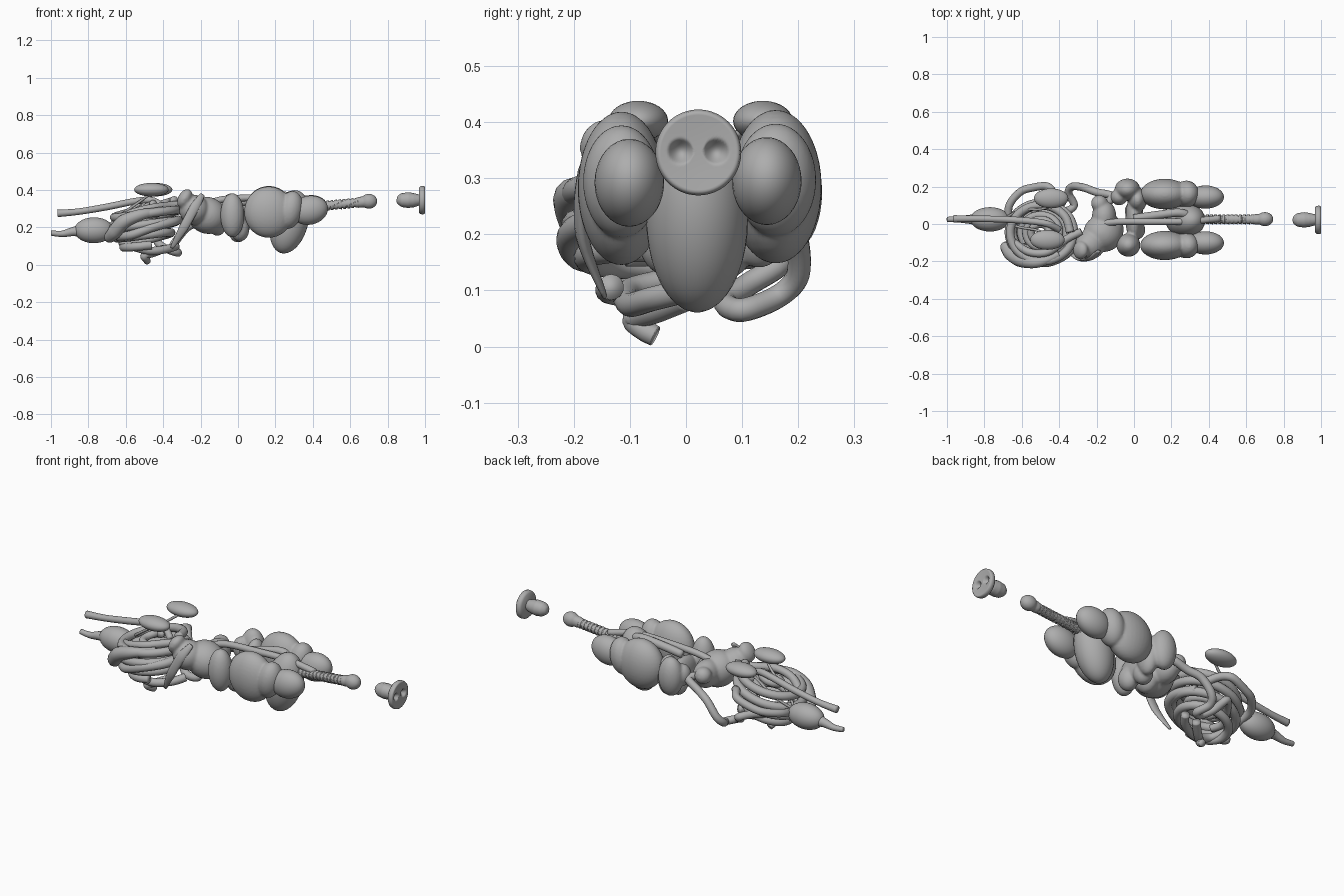
import bpy, bmesh, math
from mathutils import Vector, Matrix

cube = bpy.data.objects.get("Cube")
if cube:
    bpy.data.objects.remove(cube, do_unlink=True)

grey = bpy.data.materials.new("plain grey")
grey.use_nodes = True
tone = (0.42, 0.42, 0.42, 1)
grey.diffuse_color = tone
grey.node_tree.nodes["Principled BSDF"].inputs["Base Color"].default_value = tone


def finish(name, bm):
    """Turn a bmesh into a smooth grey object."""
    mesh = bpy.data.meshes.new(name)
    bm.to_mesh(mesh)
    bm.free()
    for poly in mesh.polygons:
        poly.use_smooth = True
    mesh.materials.append(grey)
    obj = bpy.data.objects.new(name, mesh)
    bpy.context.collection.objects.link(obj)
    return obj


def blob(name, lobes, voxel=0.008, soften=4):
    """Fuse ellipsoids (centre, radii, tilt about y) into one soft body."""
    bm = bmesh.new()
    for centre, radii, tilt in lobes:
        m = (Matrix.Translation(centre) @ Matrix.Rotation(math.radians(tilt), 4, 'Y')
             @ Matrix.Diagonal((*radii, 1)))
        bmesh.ops.create_uvsphere(bm, u_segments=32, v_segments=20, radius=1, matrix=m)
    obj = finish(name, bm)
    if len(lobes) > 1:
        mod = obj.modifiers.new("fuse", 'REMESH')
        mod.mode = 'VOXEL'
        mod.voxel_size = voxel
        mod.use_smooth_shade = True
        mod = obj.modifiers.new("soften", 'SMOOTH')
        mod.factor = 0.5
        mod.iterations = soften
    return obj


def tube(name, points, radius, scales=None, flat=1.0):
    """Sweep a round section along a smooth path."""
    pts = [Vector(p) for p in points]
    scales = scales or [1] * len(pts)
    path = []
    for i in range(len(pts) - 1):
        a, b, c, d = pts[max(i - 1, 0)], pts[i], pts[i + 1], pts[min(i + 2, len(pts) - 1)]
        for k in range(6):
            t = k / 6
            p = 0.5 * (2 * b + (c - a) * t + (2 * a - 5 * b + 4 * c - d) * t ** 2
                       + (3 * b - a - 3 * c + d) * t ** 3)
            path.append((p, scales[i] * (1 - t) + scales[i + 1] * t))
    path.append((pts[-1], scales[-1]))
    bm = bmesh.new()
    rings, side = [], None
    for i, (p, s) in enumerate(path):
        along = (path[min(i + 1, len(path) - 1)][0] - path[max(i - 1, 0)][0]).normalized()
        if side is None:
            side = along.cross(Vector((0, 1, 0))).normalized()
        side = (side - along * side.dot(along)).normalized()
        up = along.cross(side)
        ring = []
        for k in range(14):
            a = math.tau * k / 14
            ring.append(bm.verts.new(p + radius * s * (side * math.cos(a) + up * math.sin(a) * flat)))
        rings.append(ring)
    for r, q in zip(rings, rings[1:]):
        for k in range(14):
            bm.faces.new((r[k], r[k - 1], q[k - 1], q[k]))
    bm.faces.new(rings[0])
    bm.faces.new(rings[-1][::-1])
    bmesh.ops.recalc_face_normals(bm, faces=bm.faces)
    return finish(name, bm)


# Snout disc: lathed about x, with two nostril dents pressed into the face
bm = bmesh.new()
steps = 22
profile = [(1.0 - 0.004 * math.cos(math.pi / 2 * i / steps), 0.07 * i / steps)
           for i in range(steps + 1)]
profile += [(0.997, 0.074), (0.987, 0.0765), (0.975, 0.074), (0.967, 0.066), (0.966, 0)]
verts = [bm.verts.new((x, 0, r)) for x, r in profile]
edges = [bm.edges.new(pair) for pair in zip(verts, verts[1:])]
bmesh.ops.spin(bm, geom=verts + edges, cent=(0, 0, 0), axis=(1, 0, 0),
               angle=math.tau, steps=64, use_merge=True)
bmesh.ops.remove_doubles(bm, verts=bm.verts, dist=0.0001)
bmesh.ops.recalc_face_normals(bm, faces=bm.faces)
for v in bm.verts:
    if v.co.x > 0.99:
        for y in (-0.032, 0.032):
            d = math.hypot(v.co.y - y, v.co.z - 0.002) / 0.023
            if d < 1:
                v.co.x -= 0.02 * (1 - d * d) ** 1.2
bmesh.ops.translate(bm, verts=bm.verts, vec=(0, 0.022, 0.346))
finish("snout", bm)
tube("muzzle", [(0.848, .022, .345), (0.854, .022, .345), (0.875, .022, .346), (0.91, .022, .346),
                (0.94, .022, .346), (0.972, .022, .348)], 0.042, [.1, .5, .88, 1, .9, .65])

# Windpipe with cartilage rings and voice box
tube("windpipe", [(0.25, .02, .30), (0.45, .025, .315), (0.66, .025, .335)], 0.022)
for i in range(13):
    x = 0.37 + 0.022 * i
    tube("windpipe_ring", [(x - 0.007, .025, .307 + .093 * (x - .37)),
                           (x + 0.007, .025, .308 + .093 * (x - .37))], 0.0275, [.92, 1])
blob("voice_box", [((0.70, .026, .34), (.045, .038, .04), 0),
                   ((0.655, .025, .335), (.035, .029, .03), 0)], 0.006)

# Lungs: three lobes on each side
for name, y, z, wide in (("right_lung", -.115, .282, .078), ("left_lung", .16, .285, .082)):
    blob(name, [((0.165, y, z), (.132, wide, .137), 0),
                ((0.28, y, z + .012), (.066, wide * .88, .102), 12)], 0.007, 2)
    blob(name + "_front_lobe", [((0.382, y + .014 - .03 * (y > 0), z + .01),
                                 (.1, .062, .077), -12)])

# Heart: smooth egg with the tip pointing down, and its great vessel
blob("heart", [((.275, .02, .23), (.1, .091, .173), 15)])
tube("great_vessel", [(.28, .02, .27), (.30, .04, .34), (.24, .06, .372), (.14, .05, .36),
                      (0, .03, .33)], 0.022)

# Gullet
tube("gullet", [(.46, .03, .33), (.30, .015, .362), (.1, .012, .36), (-.08, .012, .35),
                (-.18, .0, .32)], 0.018)

# Liver lobes
blob("liver", [((-.03, -.113, .265), (.064, .062, .118), 0),
               ((-.035, .185, .275), (.068, .058, .108), 0),
               ((-.08, .145, .28), (.045, .045, .06), 0),
               ((.02, .13, .25), (.05, .065, .11), 0),
               ((.0, .03, .23), (.045, .13, .085), 0),
               ((.01, -.03, .19), (.05, .055, .065), 0),
               ((.0, .07, .18), (.05, .05, .06), 0)], 0.007, 3)

# Stomach: bag with a horn at each end
blob("stomach", [((-.165, -.05, .265), (.108, .1, .098), 25),
                 ((-.235, -.11, .295), (.08, .08, .08), 40),
                 ((-.285, -.14, .355), (.035, .05, .055), 30),
                 ((-.16, .04, .27), (.065, .09, .075), 0),
                 ((-.185, .11, .29), (.045, .045, .045), 0),
                 ((-.11, -.03, .24), (.055, .07, .085), 0)], 0.007, 8)

# Spleen: flat tapered strip
tube("spleen", [(-.19, -.145, .375), (-.23, -.18, .31), (-.29, -.185, .2), (-.355, -.145, .09)],
     0.026, [.5, 1, .95, .35], 0.5)

# Duodenum: leaves the stomach, sinks along the left and doubles back to the coil
tube("duodenum", [(-.15, .1, .28), (-.12, .15, .27), (-.2, .17, .23), (-.27, .195, .2),
                  (-.33, .2, .13), (-.35, .165, .09), (-.32, .1, .065), (-.37, .07, .08),
                  (-.42, .11, .11), (-.45, .17, .15), (-.5, .12, .16), (-.54, .06, .15)], 0.021)
tube("left_loop", [(-.38, .1, .26), (-.42, .15, .28), (-.46, .2, .27), (-.54, .195, .24),
                   (-.61, .17, .22), (-.67, .09, .2), (-.66, -.02, .17)], 0.021)


def coil(name, turns, rule, radius):
    """Wind a tube about the gut axis; rule gives spiral radius and height."""
    n = int(turns * 10)
    pts = []
    for i in range(n + 1):
        r, z = rule(i / n)
        a = math.tau * i / 10
        pts.append((-.495 + r * 1.03 * math.cos(a), -.045 + r * .93 * math.sin(a),
                    z + .2 * r * math.cos(a)))
    tube(name, pts, radius)


# Spiral colon: outer cone and inner return
coil("outer_colon", 3.8, lambda t: (.10 + .07 * math.sin(math.pi * (.25 + t * .75)),
                                    .315 - .215 * t), 0.023)
coil("inner_colon", 2.6, lambda t: (.04 + .07 * t, .32 - .14 * t), 0.02)

# Small bowel loops round the coil
tube("front_loop", [(-.64, -.12, .15), (-.57, -.19, .16), (-.46, -.205, .2), (-.35, -.15, .23),
                    (-.32, -.06, .24), (-.36, .05, .23)], 0.024)
tube("upper_loop", [(-.28, -.04, .325), (-.36, -.08, .318), (-.46, -.15, .305),
                    (-.56, -.15, .28), (-.64, -.1, .25)], 0.021)
tube("lower_loop", [(-.62, -.02, .12), (-.57, -.1, .1), (-.47, -.1, .075),
                    (-.38, -.06, .085), (-.33, 0, .1)], 0.022)
tube("bowel_end", [(-.4, -.0, .085), (-.45, -.05, .065), (-.5, -.092, .05),
                   (-.49, -.075, .03), (-.485, -.055, .019)], 0.022, [1, 1, 1, .9, .85])

# Blind gut: thick sausage
tube("blind_gut", [(-.70, -.1, .14), (-.69, -.115, .145), (-.66, -.155, .175), (-.61, -.19, .23),
                   (-.53, -.205, .265), (-.46, -.19, .28), (-.40, -.16, .29)], 0.039,
     [.25, .75, 1, 1, .8, .6, .55])

# Rectum
tube("rectum", [(-.965, .028, .275), (-.85, .028, .285), (-.7, .025, .31), (-.55, .015, .34),
                (-.46, 0, .345), (-.4, -.03, .31)], 0.018, [1.1, .95, 1, 1, 1, 1])

# Kidneys with their drains to the bladder
for name, x, y in (("left_kidney", -.443, .137), ("right_kidney", -.463, -.085)):
    blob(name, [((x, y, .402), (.092, .053, .036), 0)])
    tube(name + "_drain", [(x, y * .7, .385), (x - .06, y * .5 + .01, .34),
                           (x - .16, y * .4 + .02, .27), (-.7, .025, .2)], 0.007)

# Bladder and its neck
blob("bladder", [((-.77, .025, .185), (.105, .065, .069), 0)])
tube("bladder_neck", [(-.80, .025, .185), (-.88, .025, .178), (-.94, .025, .166),
                      (-1.0, .025, .17)], 0.027, [1.6, .9, .62, .5])
